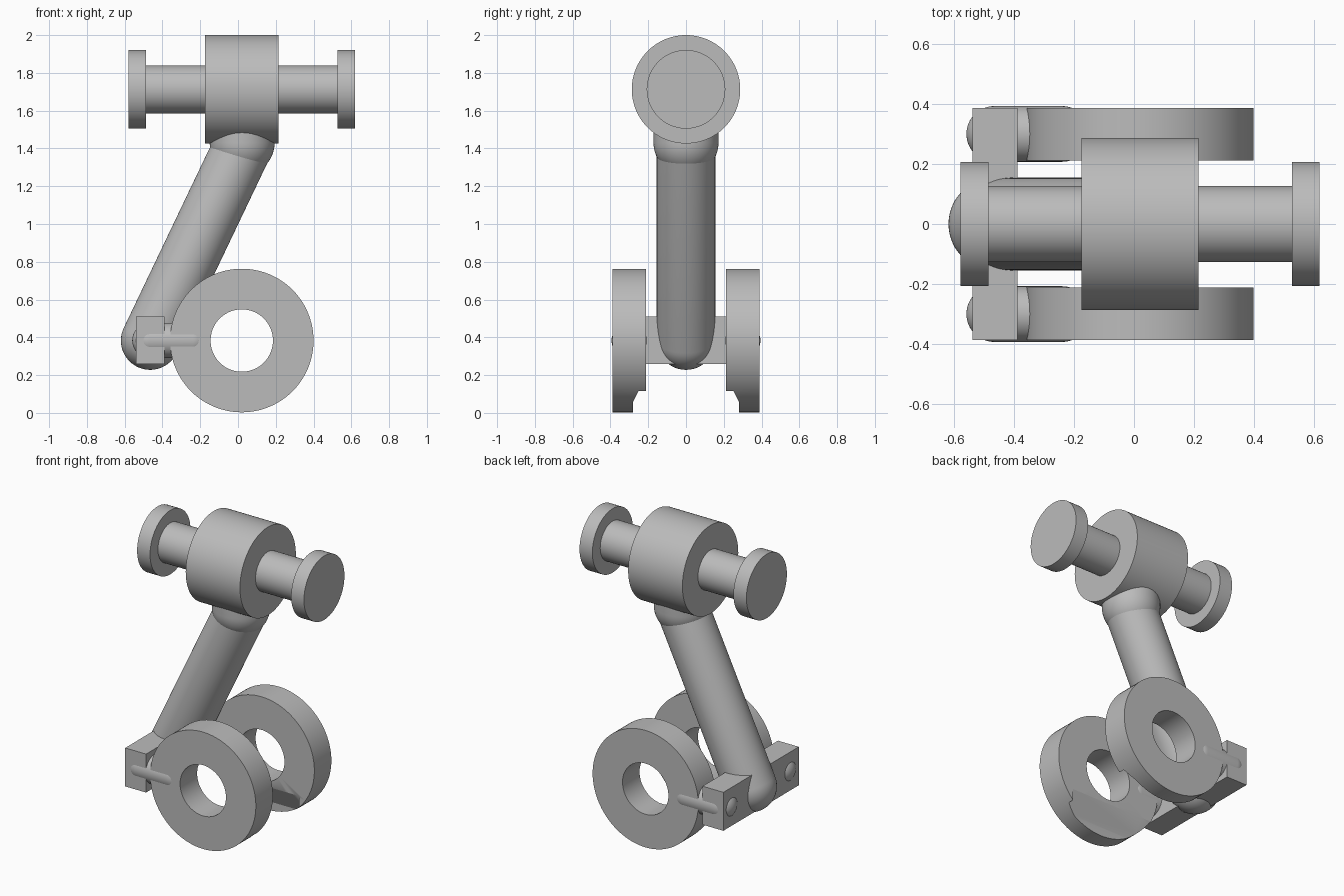
import bpy, bmesh, math
from mathutils import Vector

if "Cube" in bpy.data.objects:
    bpy.data.objects.remove(bpy.data.objects["Cube"])

GREY = (0.5, 0.5, 0.5, 1)
mat = bpy.data.materials.new("plain grey")
mat.use_nodes = True
mat.diffuse_color = GREY
mat.node_tree.nodes["Principled BSDF"].inputs["Base Color"].default_value = GREY


def finish(name, bm):
    bmesh.ops.remove_doubles(bm, verts=bm.verts, dist=1e-5)
    bmesh.ops.recalc_face_normals(bm, faces=bm.faces)
    mesh = bpy.data.meshes.new(name)
    bm.to_mesh(mesh)
    bm.free()
    mesh.materials.append(mat)
    ob = bpy.data.objects.new(name, mesh)
    bpy.context.collection.objects.link(ob)
    return ob


def smooth(ob):
    bpy.ops.object.select_all(action="DESELECT")
    ob.select_set(True)
    bpy.context.view_layer.objects.active = ob
    bpy.ops.object.shade_smooth_by_angle(angle=math.radians(30))


def revolve(name, profile, origin, axis, closed=False, steps=96):
    """Spin (radius, distance) points about an axis."""
    bm = bmesh.new()
    verts = [bm.verts.new((r, 0, d)) for r, d in profile]
    pairs = list(zip(verts, verts[1:]))
    if closed:
        pairs.append((verts[-1], verts[0]))
    edges = [bm.edges.new(p) for p in pairs]
    bmesh.ops.spin(bm, geom=verts + edges, cent=(0, 0, 0), axis=(0, 0, 1),
                   angle=math.tau, steps=steps)
    ob = finish(name, bm)
    turn = Vector((0, 0, 1)).rotation_difference(Vector(axis)).to_matrix().to_4x4()
    ob.data.transform(turn)
    ob.data.transform(turn.Translation(Vector(origin)))
    smooth(ob)
    return ob


def cylinder(name, a, b, r):
    a, b = Vector(a), Vector(b)
    n = (b - a).length
    return revolve(name, [(0, 0), (r, 0), (r, n), (0, n)], a, b - a)


def capsule(name, a, b, r, rings=16):
    a, b = Vector(a), Vector(b)
    n = (b - a).length
    quarter = [math.pi / 2 * i / rings for i in range(rings + 1)]
    start = [(r * math.sin(t), -r * math.cos(t)) for t in quarter]
    end = [(r * math.cos(t), n + r * math.sin(t)) for t in quarter]
    return revolve(name, start + end, a, b - a, steps=64)


# Upper crossbar: drum, shaft and end flanges
TOP = 1.713
for name, x0, x1, r in (("drum", -0.175, 0.215, 0.287), ("shaft", -0.5, 0.54, 0.127),
                        ("right_flange", -0.58, -0.487, 0.208),
                        ("left_flange", 0.528, 0.62, 0.208)):
    cylinder(name, (x0, 0, TOP), (x1, 0, TOP), r)

# Slanted leg and its rounded socket under the drum
AXLE = 0.383
capsule("leg", (-0.465, 0, AXLE), (0.03, 0, 1.42), 0.155)
capsule("socket", (0.022, 0, 1.43), (0.022, 0, 1.56), 0.172)

# Cross block at the foot of the leg
bm = bmesh.new()
bmesh.ops.create_cube(bm, size=1)
bmesh.ops.scale(bm, vec=(0.15, 0.775, 0.25), verts=bm.verts)
bmesh.ops.translate(bm, vec=(-0.465, 0, 0.385), verts=bm.verts)
finish("cross_block", bm)

# Wheels with a sloped recess low on the inner face, and their arms
INNER, OUTER = 0.213, 0.388
for side, s in (("front", -1), ("back", 1)):
    wheel = revolve(side + "_wheel",
                    [(0.165, INNER), (0.38, INNER), (0.38, OUTER), (0.165, OUTER)],
                    (0.02, 0, AXLE), (0, s, 0), closed=True)
    bm = bmesh.new()
    outline = [(0.1, -0.1), (0.28, -0.1), (0.28, 0.06), (INNER, 0.19), (0.1, 0.19)]
    face = bm.faces.new([bm.verts.new((-0.32, s * y, z)) for y, z in outline])
    out = bmesh.ops.extrude_face_region(bm, geom=[face])
    moved = [v for v in out["geom"] if isinstance(v, bmesh.types.BMVert)]
    bmesh.ops.translate(bm, vec=(0.61, 0, 0), verts=moved)
    cutter = finish("recess_cutter", bm)
    cutter.hide_render = True
    mod = wheel.modifiers.new("recess", "BOOLEAN")
    mod.operation, mod.solver, mod.object = "DIFFERENCE", "EXACT", cutter
    smooth(wheel)
    bpy.ops.object.modifier_apply(modifier=mod.name)
    bpy.data.objects.remove(cutter)
    smooth(wheel)
    capsule(side + "_wheel_arm", (-0.467, s * 0.301, AXLE), (-0.24, s * 0.301, AXLE), 0.093)
